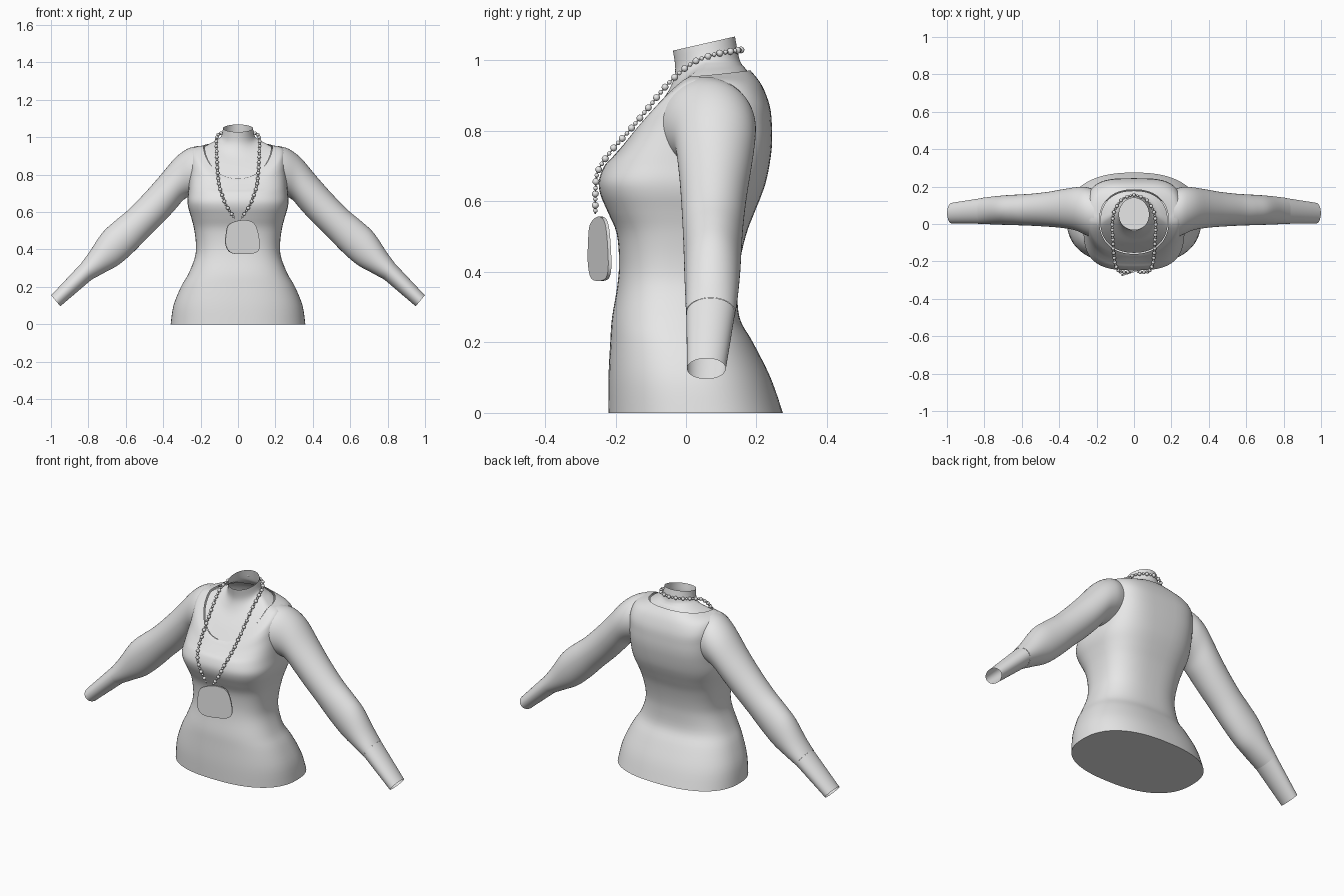
import bpy, bmesh, math
from mathutils import Vector

cube = bpy.data.objects.get("Cube")
if cube:
    bpy.data.objects.remove(cube)

grey = bpy.data.materials.new("plain_grey")
grey.use_nodes = True
grey.diffuse_color = (0.8, 0.8, 0.8, 1)
grey.node_tree.nodes["Principled BSDF"].inputs["Base Color"].default_value = grey.diffuse_color

SEG = 64


def smooth(keys, steps, closed=False):
    """Resample a list of tuples with a Catmull-Rom spline."""
    keys = [Vector(k) for k in keys]
    n = len(keys)
    pick = (lambda i: keys[i % n]) if closed else (lambda i: keys[min(max(i, 0), n - 1)])
    out = []
    for i in range(n if closed else n - 1):
        a, b, c, d = (pick(i + k) for k in (-1, 0, 1, 2))
        for s in range(steps):
            t = s / steps
            out.append(b + (c - a) * (t / 2) + (a * 2 - b * 5 + c * 4 - d) * (t * t / 2)
                       + (b * 3 - a - c * 3 + d) * (t ** 3 / 2))
    return out if closed else out + [keys[-1]]


def finish(name, bm, angle=40):
    bmesh.ops.recalc_face_normals(bm, faces=bm.faces)
    mesh = bpy.data.meshes.new(name)
    bm.to_mesh(mesh)
    bm.free()
    mesh.materials.append(grey)
    obj = bpy.data.objects.new(name, mesh)
    bpy.context.collection.objects.link(obj)
    bpy.ops.object.select_all(action='DESELECT')
    obj.select_set(True)
    bpy.context.view_layer.objects.active = obj
    bpy.ops.object.shade_smooth_by_angle(angle=math.radians(angle))
    return obj


def loft(name, rings, cap_start=False):
    bm = bmesh.new()
    loops = [[bm.verts.new(p) for p in ring] for ring in rings]
    for low, high in zip(loops, loops[1:]):
        for i in range(SEG):
            j = (i + 1) % SEG
            bm.faces.new((low[i], low[j], high[j], high[i]))
    if cap_start:
        bm.faces.new(loops[0])
    return finish(name, bm)


def body_ring(section):
    """Rounded ring whose height and squareness differ at the front and back."""
    half, front, back, z_front, z_side, z_back, power_front, power_back, drop = section
    ring = []
    for i in range(SEG):
        a = math.tau * i / SEG
        c, s = math.cos(a), math.sin(a)
        power, z_end = (power_front, z_front) if s < 0 else (power_back, z_back)
        x = half * math.copysign(abs(c) ** (2 / power), c)
        v = math.copysign(abs(s) ** (2 / power), s)
        mid = (front + back) / 2
        ring.append((x, mid + v * (back - front) / 2, z_side + (z_end - z_side) * abs(s) ** drop))
    return ring


# Shirt body: half width, front, back, height
level = [(.36, -.22, .275, 0), (.345, -.22, .24, .1), (.305, -.215, .19, .2),
         (.265, -.21, .152, .27), (.23, -.195, .146, .36), (.225, -.19, .153, .43),
         (.235, -.197, .172, .51), (.25, -.222, .195, .57), (.265, -.243, .215, .62),
         (.27, -.247, .228, .66)]
# Chest and shoulders: half width, front, back, three heights, squareness front and back, dip
tilted = [(.266, -.232, .238, .70, .71, .71, 2.9, 3.2, 2), (.262, -.214, .244, .72, .77, .76, 2.7, 3.4, 1.8),
          (.258, -.196, .244, .74, .83, .81, 2.5, 3.5, 1.7), (.255, -.181, .238, .757, .895, .87, 2.3, 3.5, 1.6),
          (.24, -.17, .215, .77, .942, .93, 2.15, 3, 1.35), (.185, -.16, .183, .78, .955, .972, 2.2, 2.3, 1.15)]
sections = [(h, f, b, z, z, z) + (2.4 + .6 * min(1, z / .66) ** 2,) * 2 + (2,) for h, f, b, z in level]
loft("shirt_body", [body_ring(s) for s in smooth(sections + tilted, 4)], cap_start=True)

# Bare upper chest and open neck
neck = [(.18, -.154, .178, .777, .949, .965, 2.2, 2.3, 1.15), (.15, -.108, .168, .838, .966, .978, 2.1, 2.2, 1.2),
        (.115, -.055, .158, .905, .985, .99, 2, 2.1, 1.3), (.09, -.031, .15, .965, 1.005, 1.01, 2, 2, 1.2),
        (.08, -.037, .139, 1.028, 1.048, 1.068, 2, 2, 1)]
loft("chest_and_neck", [body_ring(s) for s in smooth(neck, 5)])


def arm_ring(section, side, shrink=1):
    x_top, z_top, x_low, z_low, front, back = section
    mid = Vector((x_top + x_low, front + back, z_top + z_low)) / 2
    up = Vector((x_top - x_low, 0, z_top - z_low)) / 2 * shrink
    across = Vector((0, (back - front) / 2 * shrink, 0))
    ring = []
    for i in range(SEG):
        a = math.tau * i / SEG
        p = mid + up * math.cos(a) + across * math.sin(a)
        ring.append((p.x * side, p.y, p.z))
    return ring


# Sleeve: top edge x z, bottom edge x z, front, back
sleeve = [(.215, .953, .235, .685, -.075, .19), (.27, .938, .262, .682, -.055, .198),
          (.337, .888, .295, .662, -.033, .196), (.42, .79, .335, .615, -.022, .186),
          (.5, .7, .4, .545, -.015, .173), (.588, .61, .48, .467, -.01, .163),
          (.66, .55, .555, .39, -.007, .158), (.727, .487, .635, .32, -.005, .154),
          (.795, .385, .71, .278, -.002, .147), (.838, .327, .78, .24, 0, .14)]
cuff = sleeve[-1]
wrist = (.999, .155, .95, .096, .003, .113)
for side, label in ((1, "left"), (-1, "right")):
    loft(label + "_sleeve", [arm_ring(s, side) for s in smooth(sleeve, 4)])
    loft(label + "_forearm", [arm_ring(cuff, side, .985), arm_ring(wrist, side)])

# Bead necklace, evenly spaced along half a path and mirrored
path = smooth([(0, .156, 1.03), (.06, .135, 1.027), (.1, .08, 1.017), (.115, .02, .994),
               (.115, -.045, .94), (.112, -.105, .868), (.108, -.16, .802), (.1, -.215, .74),
               (.083, -.25, .685), (.06, -.257, .63), (.018, -.257, .565)], 30)
spots, travelled, gap = [path[0]], 0, .019
for p, q in zip(path, path[1:]):
    travelled += (q - p).length
    if travelled >= gap:
        spots.append(q)
        travelled -= gap
bm = bmesh.new()
for i, p in enumerate(spots):
    for side in ((1,) if i == 0 else (1, -1)):
        bead = bmesh.ops.create_icosphere(bm, subdivisions=2, radius=.0065 if i % 2 else .010)
        bmesh.ops.translate(bm, vec=(p.x * side, p.y, p.z), verts=bead["verts"])
finish("necklace_beads", bm)

# Thread through the beads
curve = bpy.data.curves.new("necklace_thread", 'CURVE')
curve.dimensions = '3D'
curve.bevel_depth = .002
curve.bevel_resolution = 1
strand = [(-p.x, p.y, p.z) for p in reversed(path[1:])] + [tuple(p) for p in path]
spline = curve.splines.new('POLY')
spline.points.add(len(strand) - 1)
for point, co in zip(spline.points, strand):
    point.co = (*co, 1)
curve.materials.append(grey)
bpy.context.collection.objects.link(bpy.data.objects.new("necklace_thread", curve))

# Pendant: thin rounded plate turned slightly to one side
outline = smooth([(-.045, .535), (.03, .557), (.09, .535), (.115, .45), (.11, .395),
                  (.065, .376), (-.03, .38), (-.063, .42), (-.063, .48)], 6, closed=True)
bm = bmesh.new()
plate = bm.faces.new([bm.verts.new((p.x, -.258 + p.x * .32, p.y)) for p in outline])
extruded = bmesh.ops.extrude_face_region(bm, geom=[plate])["geom"]
bmesh.ops.translate(bm, vec=(-.003, .009, 0),
                    verts=[v for v in extruded if isinstance(v, bmesh.types.BMVert)])
finish("pendant", bm)
